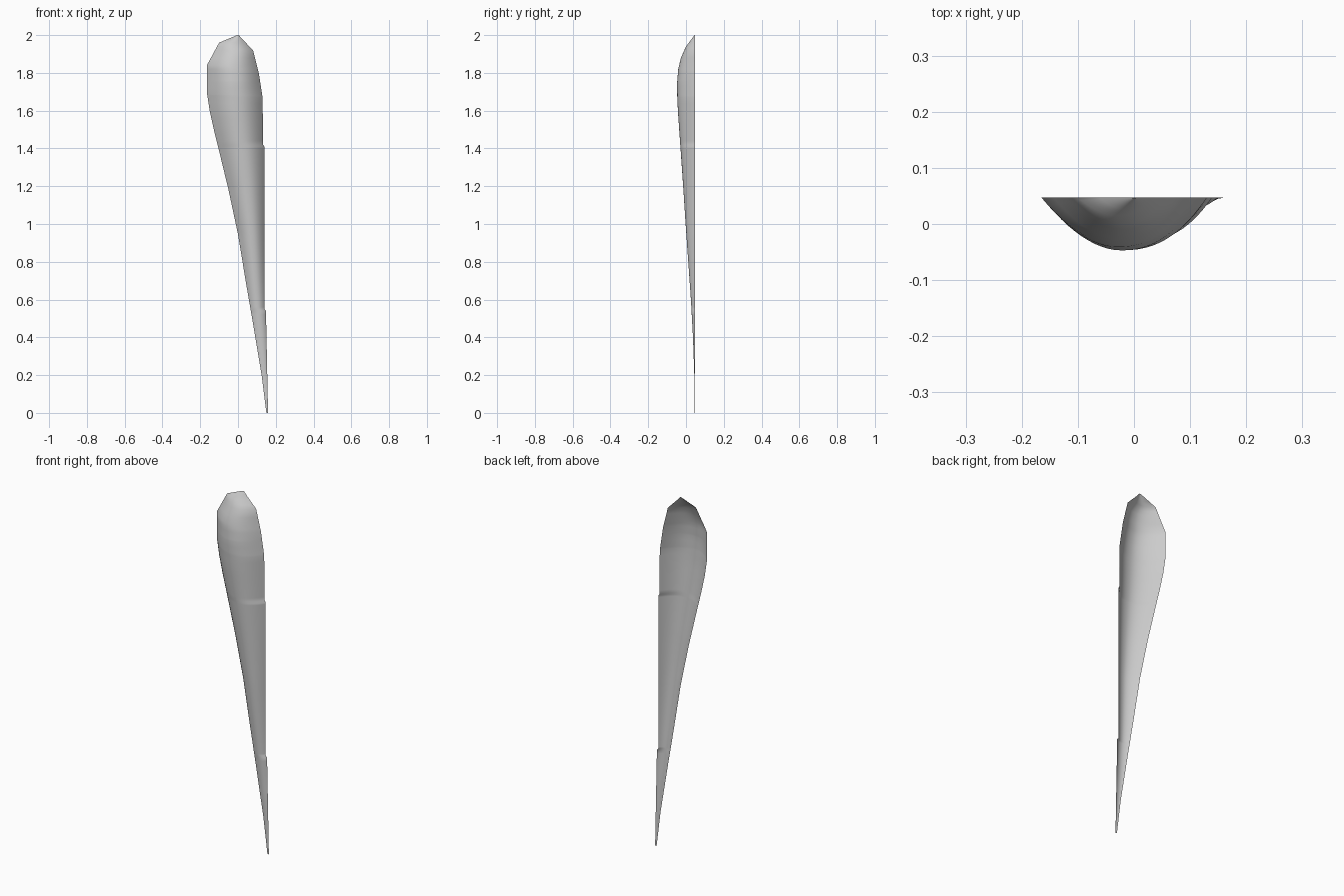
import bpy, bmesh

if "Cube" in bpy.data.objects:
    bpy.data.objects.remove(bpy.data.objects["Cube"])

RIM_Y = 0.047

# Outline and depth profiles as (z, value)
LEFT = [(0, .15), (.2, .125), (.47, .08), (.69, .042), (.945, 0), (1.18, -.05), (1.395, -.102),
        (1.5, -.128), (1.6, -.15), (1.685, -.163), (1.84, -.165), (1.96, -.10), (1.985, -.04), (2, -.004)]
RIGHT = [(0, .159), (.2, .155), (.54, .148), (.55, .139), (1.41, .139), (1.42, .133), (1.67, .13),
         (1.8, .11), (1.92, .08), (1.976, .025), (2, .004)]
FRONT = [(0, .046), (.2, .044), (.4, .037), (.6, .026), (.8, .012), (1, -.002), (1.2, -.015),
         (1.4, -.029), (1.5, -.036), (1.6, -.043), (1.68, -.0465), (1.75, -.047), (1.82, -.041),
         (1.88, -.027), (1.94, 0), (2, .045)]


def sample(profile, z):
    for (z0, a), (z1, b) in zip(profile, profile[1:]):
        if z <= z1:
            return a + (b - a) * (z - z0) / (z1 - z0)
    return profile[-1][1]


# Open half-pod: arched cross-sections lofted along z
bm = bmesh.new()
SEG = 24
levels = sorted({round(i * .04, 3) for i in range(51)}
                | {z for prof in (LEFT, RIGHT, FRONT) for z, _ in prof})
rows = []
for z in levels:
    xl, xr, yf = (sample(p, z) for p in (LEFT, RIGHT, FRONT))
    row = []
    for i in range(SEG + 1):
        t = -1 + 2 * i / SEG
        arch = 1 - abs(t) ** (2.3 if t > 0 else 1.9)
        x = (xl + xr) / 2 + t * (xr - xl) / 2
        row.append(bm.verts.new((x, RIM_Y + (yf - RIM_Y) * arch, z)))
    rows.append(row)
for lo, hi in zip(rows, rows[1:]):
    for i in range(SEG):
        bm.faces.new((lo[i], lo[i + 1], hi[i + 1], hi[i]))

mesh = bpy.data.meshes.new("curved_shell")
bm.to_mesh(mesh)
bm.free()
mesh.shade_smooth()
shell = bpy.data.objects.new("curved_shell", mesh)
bpy.context.collection.objects.link(shell)
